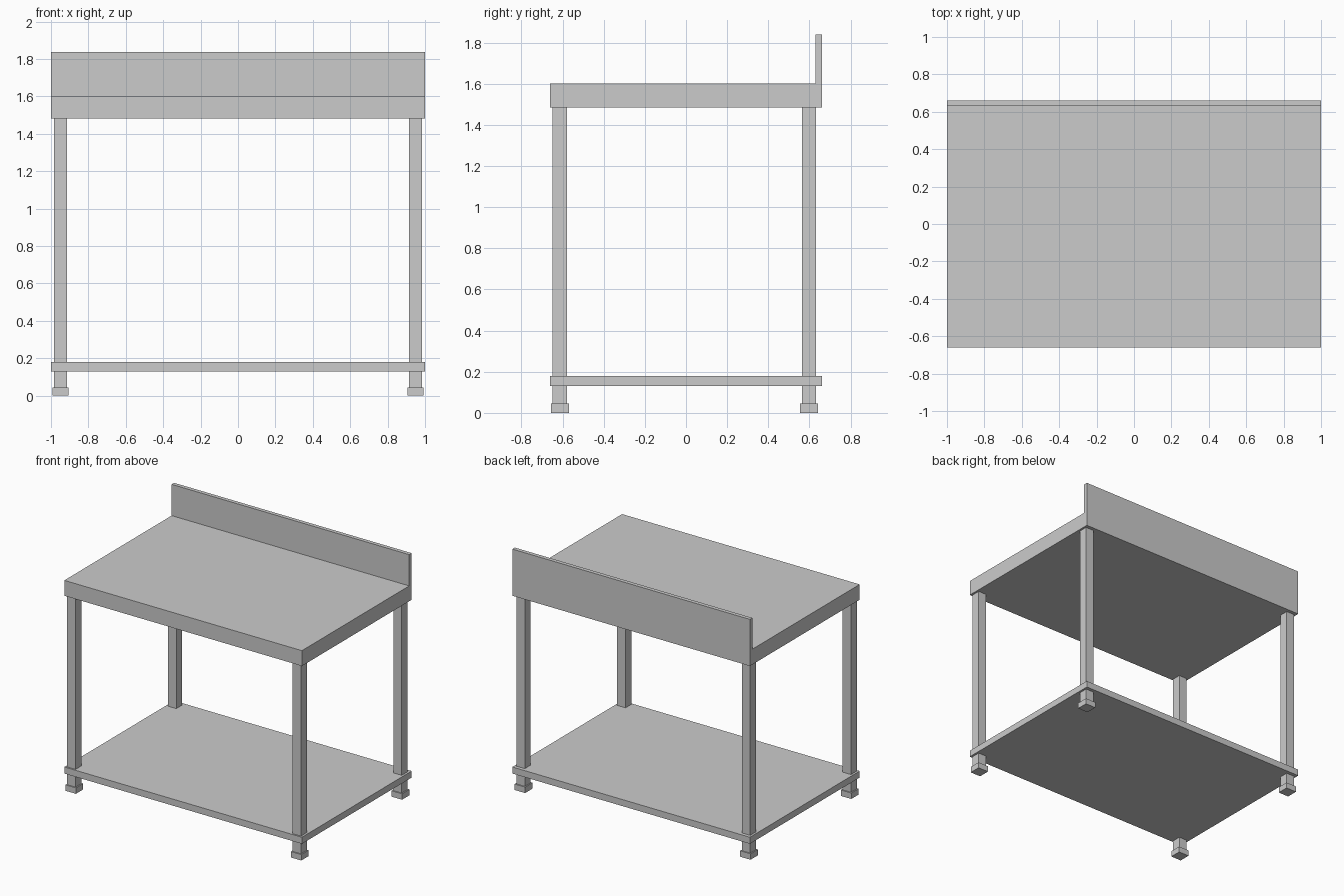
import bpy
import bmesh

if "Cube" in bpy.data.objects:
    bpy.data.objects.remove(bpy.data.objects["Cube"])


def finish(name, bm):
    bmesh.ops.recalc_face_normals(bm, faces=bm.faces)
    mesh = bpy.data.meshes.new(name)
    bm.to_mesh(mesh)
    bm.free()
    obj = bpy.data.objects.new(name, mesh)
    bpy.context.collection.objects.link(obj)
    return obj


def box(name, x, y, z):
    """Box from (min, max) ranges on each axis."""
    bm = bmesh.new()
    bmesh.ops.create_cube(bm, size=1)
    for v in bm.verts:
        v.co = [sum(r) / 2 + c * (r[1] - r[0]) for r, c in zip((x, y, z), v.co)]
    return finish(name, bm)


def extrude_x(name, profile, half):
    """Extrude a (y, z) profile symmetrically along x."""
    bm = bmesh.new()
    face = bm.faces.new([bm.verts.new((-half, y, z)) for y, z in profile])
    new = bmesh.ops.extrude_face_region(bm, geom=[face])["geom"]
    for v in new:
        if isinstance(v, bmesh.types.BMVert):
            v.co.x = half
    # the starting cap is kept by the extrusion or rebuilt here
    bmesh.ops.holes_fill(bm, edges=bm.edges)
    return finish(name, bm)


# Worktop with upstand folded up along the back
extrude_x("worktop_with_backsplash",
          [(-0.66, 1.483), (0.66, 1.483), (0.66, 1.838),
           (0.63, 1.838), (0.63, 1.6), (-0.66, 1.6)], 1.0)

# Lower shelf
box("lower_shelf", (-1, 1), (-0.66, 0.66), (0.13, 0.18))

# Square legs with slightly wider feet
LEG, FOOT = 0.035, 0.044
for side, x in (("left", -0.949), ("right", 0.949)):
    for end, y in (("front", -0.613), ("back", 0.598)):
        box(f"{end}_{side}_leg", (x - LEG, x + LEG), (y - LEG, y + LEG), (0.045, 1.483))
        box(f"{end}_{side}_foot", (x - FOOT, x + FOOT), (y - FOOT, y + FOOT), (0, 0.045))
